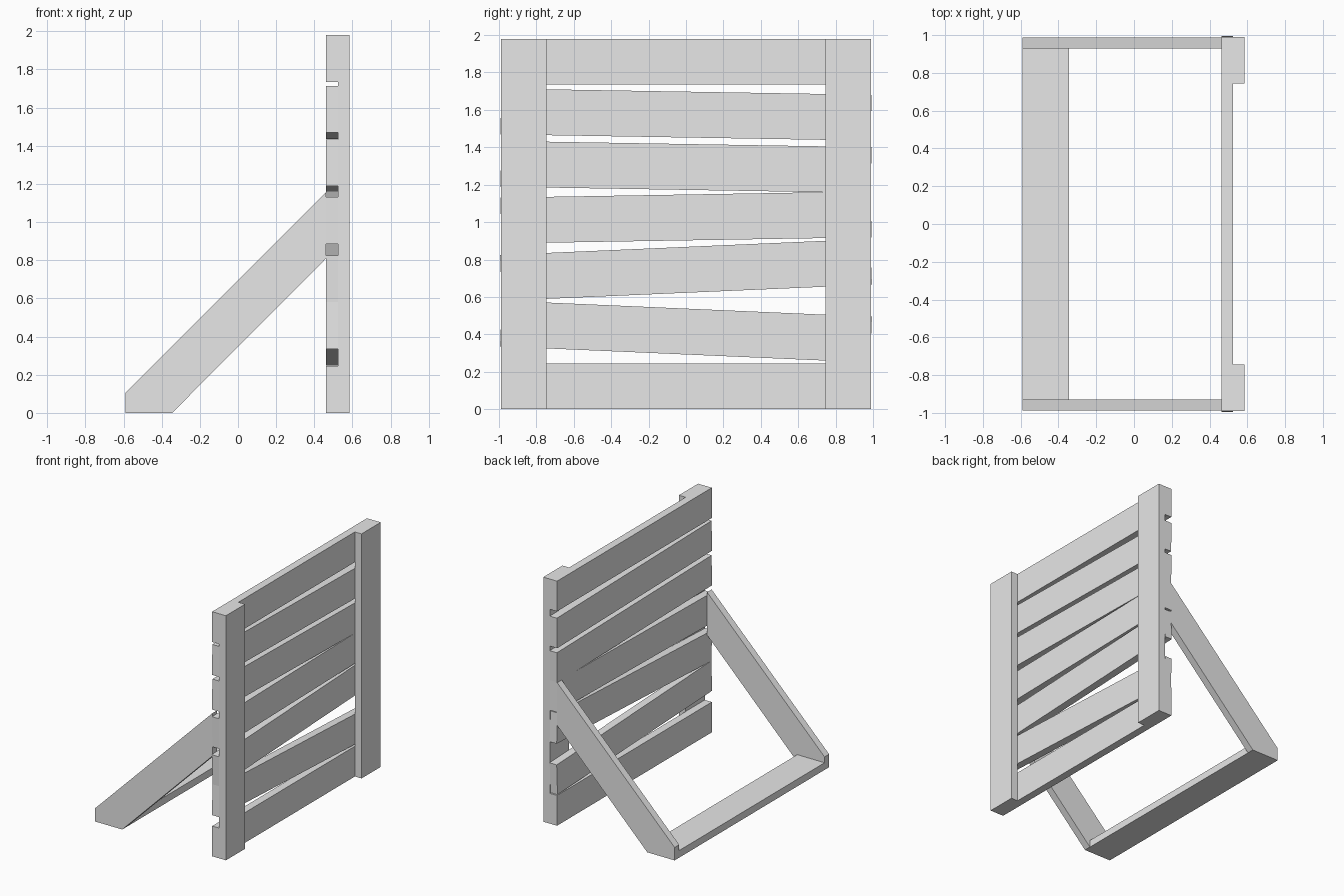
import bpy
import math

if "Cube" in bpy.data.objects:
    bpy.data.objects.remove(bpy.data.objects["Cube"])

# Single plain grey
grey = bpy.data.materials.new("light_grey")
grey.use_nodes = True
grey.diffuse_color = (0.8, 0.8, 0.8, 1)
grey.node_tree.nodes["Principled BSDF"].inputs["Base Color"].default_value = (0.8, 0.8, 0.8, 1)


def prism(name, outline, y0, y1):
    """Extrude an x-z outline along y."""
    n = len(outline)
    verts = [(x, y, z) for y in (y0, y1) for x, z in outline]
    faces = [list(range(n)), list(range(2 * n - 1, n - 1, -1))]
    faces += [[i, i + n, (i + 1) % n + n, (i + 1) % n] for i in range(n)]
    mesh = bpy.data.meshes.new(name)
    mesh.from_pydata(verts, [], faces)
    mesh.materials.append(grey)
    obj = bpy.data.objects.new(name, mesh)
    bpy.context.collection.objects.link(obj)
    return obj


def box(name, x0, x1, y0, y1, z0, z1):
    return prism(name, [(x0, z0), (x1, z0), (x1, z1), (x0, z1)], y0, y1)


BACK, MID, FACE = 0.462, 0.525, 0.585   # panel layers along x
HALF, BOARD, HEIGHT = 0.99, 0.245, 1.98
FOOT = -0.59

# Crooked slats: bottom edge height at each inner post edge
slats = [(0, 0), (0.325, 0.26), (0.59, 0.655), (0.89, 0.915),
         (1.185, 1.16), (1.465, 1.44), (1.735, 1.735)]
for i, (a, b) in enumerate(slats):
    slat = box(f"slat_{i + 1}", BACK, MID, -HALF, HALF, -BOARD / 2, BOARD / 2)
    slat.location.z = (a + b + BOARD) / 2
    slat.rotation_euler.x = math.atan2(b - a, 2 * (HALF - BOARD))

# Upright posts and diagonal braces on both sides
brace = [(FOOT, 0), (-0.345, 0), (BACK, 0.81), (BACK, 1.157), (FOOT, 0.105)]
for side, s in (("right", -1), ("left", 1)):
    y0, y1 = sorted((s * (HALF - BOARD), s * HALF))
    box(f"{side}_post", MID, FACE, y0, y1, 0, HEIGHT)
    y0, y1 = sorted((s * 0.93, s * 0.988))
    prism(f"{side}_brace", brace, y0, y1)

# Flat board joining the brace feet
box("foot_board", FOOT, -0.345, -0.93, 0.93, 0, 0.058)
